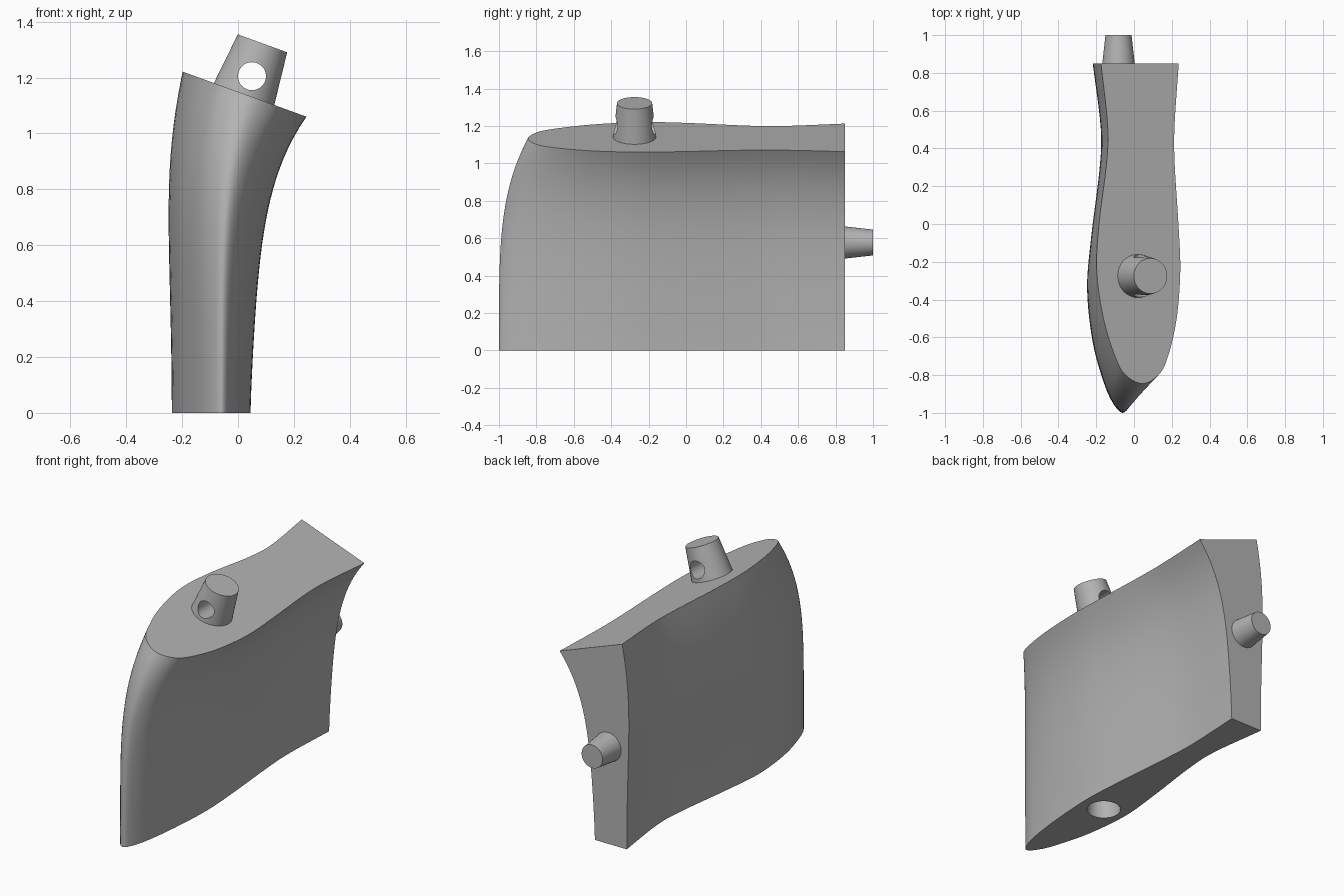
import bpy, bmesh, math
from mathutils import Vector, Matrix

default = bpy.data.objects.get("Cube")
if default:
    bpy.data.objects.remove(default)

grey = bpy.data.materials.new("plain grey")
grey.use_nodes = True
COLOUR = (0.45, 0.45, 0.45, 1)
grey.diffuse_color = COLOUR
grey.node_tree.nodes["Principled BSDF"].inputs["Base Color"].default_value = COLOUR

TILT = math.radians(20)
BACK = 0.85


def make_object(name, bm):
    bmesh.ops.recalc_face_normals(bm, faces=bm.faces)
    mesh = bpy.data.meshes.new(name)
    bm.to_mesh(mesh)
    bm.free()
    mesh.materials.append(grey)
    obj = bpy.data.objects.new(name, mesh)
    bpy.context.collection.objects.link(obj)
    return obj


def tapered_pin(name, start, end, r_start, r_end):
    """Tapered cylinder between two points."""
    start, end = Vector(start), Vector(end)
    axis = end - start
    bm = bmesh.new()
    turn = axis.to_track_quat('Z', 'Y').to_matrix().to_4x4()
    bmesh.ops.create_cone(bm, cap_ends=True, segments=64, radius1=r_start, radius2=r_end,
                          depth=axis.length,
                          matrix=Matrix.Translation((start + end) / 2) @ turn)
    return make_object(name, bm)


def cut(target, cutter):
    cutter.hide_render = True
    mod = target.modifiers.new("hole", 'BOOLEAN')
    mod.operation = 'DIFFERENCE'
    mod.solver = 'EXACT'
    mod.object = cutter
    bpy.context.view_layer.objects.active = target
    bpy.ops.object.modifier_apply(modifier=mod.name)
    bpy.data.objects.remove(cutter)


def smooth(obj):
    bpy.ops.object.select_all(action='DESELECT')
    obj.select_set(True)
    bpy.context.view_layer.objects.active = obj
    bpy.ops.object.shade_smooth_by_angle(angle=math.radians(35))


def spline(points, steps):
    """Catmull-Rom curve through the points."""
    pts = [Vector(p) for p in points]
    pts = [2 * pts[0] - pts[1]] + pts + [2 * pts[-1] - pts[-2]]
    out = []
    for a, b, c, d in zip(pts, pts[1:], pts[2:], pts[3:]):
        for i in range(steps):
            u = i / steps
            out.append(0.5 * (2 * b + (c - a) * u + (2 * a - 5 * b + 4 * c - d) * u ** 2
                              + (3 * b - a - 3 * c + d) * u ** 3))
    return out + [pts[-2]]


# Outline from back round the nose to back: (chord fraction, bottom x, top x)
right_side = [(1, -.205, -.175), (.81, -.16, -.14), (.69, -.168, -.145), (.5, -.212, -.185),
              (.35, -.237, -.197), (.2, -.21, -.16), (.085, -.155, -.1), (.027, -.11, -.045)]
nose = [(0, -.06, .045)]
left_side = [(.027, -.025, .13), (.085, .003, .18), (.2, .03, .225), (.35, .045, .245),
             (.5, .03, .235), (.69, 0, .215), (.81, -.01, .215), (1, .005, .237)]
outline = spline(right_side + nose + left_side, 5)


def body_point(index, s):
    """Point on one rib of the outline at height fraction s."""
    t, bottom, top = outline[index]
    side = 1 if index > len(outline) // 2 else -1
    edge = min(1, max(0, t) / 0.2)
    w = 0.5 + 0.5 * side * edge * (2 - edge)
    flare = 0.35 * s ** 1.3 + 0.65 * s ** 5
    x_left = bottom + (top - bottom) * flare
    x_right = bottom + (top - bottom) * s ** 3 - 0.022 * math.sin(math.pi * s * s)
    x = x_left * w + x_right * (1 - w)
    y = BACK - (1 - t) * (1.85 - 0.155 * s ** 4)
    z = s * (1.06 + (0.245 - top) * math.tan(TILT))
    return x, y, z


# Body: lofted block with a slanted top and a flat back
bm = bmesh.new()
ROWS = 28
rows = [[bm.verts.new(body_point(i, r / ROWS)) for i in range(len(outline))]
        for r in range(ROWS + 1)]
for low, high in zip(rows, rows[1:]):
    for i in range(len(low) - 1):
        bm.faces.new((low[i], low[i + 1], high[i + 1], high[i]))
bm.faces.new([r[0] for r in rows] + [r[-1] for r in reversed(rows)])
bm.faces.new(rows[0])
bm.faces.new(rows[-1])
body = make_object("body", bm)

# Socket in the underside
cut(body, tapered_pin("socket_cutter", (-.1, -.38, -.05), (-.1, -.38, .2), .094, .09))
smooth(body)

# Top peg, square to the slanted top, with a cross hole
axis = Vector((math.sin(TILT), 0, math.cos(TILT)))
base = Vector((.022, -.275, 1.142))
peg = tapered_pin("top_peg", base - axis * .02, base + axis * .192, .117, .094)
cut(peg, tapered_pin("cross_hole_cutter", (.05, -.6, 1.205), (.05, .1, 1.205), .05, .05))
smooth(peg)

# Back pin
pin = tapered_pin("back_pin", (-.082, BACK - .02, .577), (-.082, 1, .577), .088, .069)
smooth(pin)
